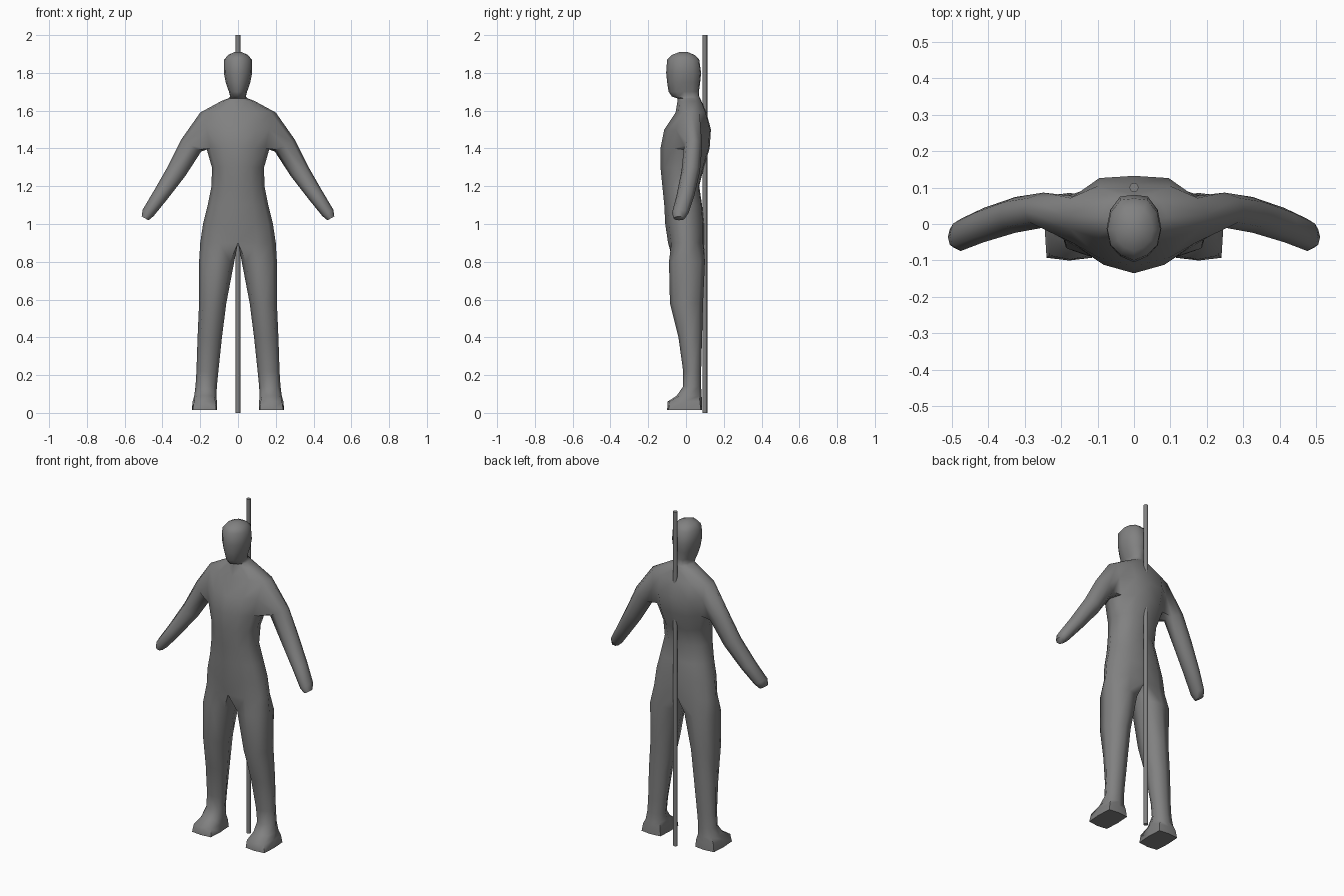
import bpy, bmesh
from math import sin, cos, pi, radians
from mathutils import Vector

cube = bpy.data.objects.get("Cube")
if cube:
    bpy.data.objects.remove(cube)

grey = bpy.data.materials.new("mid_grey")
grey.use_nodes = True
grey.diffuse_color = (0.22, 0.22, 0.22, 1)
grey.node_tree.nodes["Principled BSDF"].inputs["Base Color"].default_value = (0.22, 0.22, 0.22, 1)


def leg_ring(bm, z, xi, xo, yf, yb, d):
    """Octagon around one leg; d makes its corners rounder or boxier."""
    xm, ym, hw, hd = (xi + xo) / 2, (yf + yb) / 2, (xo - xi) / 2, (yb - yf) / 2
    shape = [(-d, -d), (0, -1), (d, -d), (1, 0), (d, d), (0, 1), (-d, d), (-1, 0)]
    return [bm.verts.new((xm + u * hw, ym + v * hd, z)) for u, v in shape]


def trunk_ring(bm, z, xo, yf, yb):
    """Half section of the trunk, closed along the middle plane."""
    ym, hd = (yf + yb) / 2, (yb - yf) / 2
    shape = [(0, -1), (.5, -.82), (.87, -.5), (1, 0), (.87, .55), (.5, .95), (0, 1), (0, 0)]
    return [bm.verts.new((u * xo, ym + v * hd, z)) for u, v in shape]


def skin(bm, a, b, skip=()):
    for i in range(8):
        j = (i + 1) % 8
        if i not in skip:
            bm.faces.new((a[i], a[j], b[j], b[i]))


def finish(obj, angle):
    obj.data.materials.append(grey)
    bpy.ops.object.select_all(action='DESELECT')
    obj.select_set(True)
    bpy.context.view_layer.objects.active = obj
    bpy.ops.object.shade_smooth_by_angle(angle=radians(angle))


bm = bmesh.new()

# Foot and leg: height, inner x, outer x, front y, back y, corner fullness
legs = [leg_ring(bm, *r) for r in (
    (.015, .11, .245, -.10, .085, .92),
    (.06, .112, .24, -.097, .085, .88),
    (.09, .114, .232, -.05, .083, .78),
    (.14, .112, .225, -.015, .08, .72),
    (.22, .104, .22, -.015, .08, .72),
    (.40, .085, .214, -.04, .085, .74),
    (.58, .062, .206, -.085, .09, .74),
    (.80, .02, .206, -.09, .10, .76))]

# Trunk, neck and head: height, half width, front y, back y
trunk = [trunk_ring(bm, *r) for r in (
    (.90, .20, -.095, .095),
    (1.0, .185, -.11, .095),
    (1.1, .16, -.115, .085),
    (1.2, .14, -.125, .07),
    (1.3, .138, -.135, .095),
    (1.40, .167, -.135, .125),
    (1.50, .19, -.115, .132),
    (1.59, .20, -.055, .108),
    (1.65, .09, -.045, .082),
    (1.665, .052, -.045, .075),
    (1.675, .042, -.075, .07),
    (1.70, .048, -.092, .068),
    (1.75, .065, -.10, .075),
    (1.80, .075, -.105, .08),
    (1.87, .073, -.10, .07),
    (1.895, .052, -.075, .045),
    (1.91, .02, -.035, .01))]

rings = legs + trunk
low = len(legs) + 5                      # lowest ring of the arm opening
for n in range(len(rings) - 1):
    skin(bm, rings[n], rings[n + 1], (2, 3) if n in (low, low + 1) else ())
bm.faces.new(rings[0])
bm.faces.new(rings[-1])

# Arm grown out of the shoulder opening: centre, half width, half depth
a, b, c = rings[low:low + 3]
loop = [c[3], c[4], b[4], a[4], a[3], a[2], b[2], c[2]]
across = Vector((.86, 0, .5))
for centre, hw, hd in (
        ((.248, .038, 1.415), .062, .048),
        ((.325, .025, 1.28), .053, .049),
        ((.412, -.003, 1.15), .042, .047),
        ((.475, -.030, 1.06), .034, .044),
        ((.492, -.036, 1.03), .021, .03)):
    ring = []
    for i in range(8):
        t = i * pi / 4
        ring.append(bm.verts.new(Vector(centre) + across * hw * cos(t) + Vector((0, hd * sin(t), 0))))
    skin(bm, loop, ring)
    loop = ring
bm.faces.new(loop)

# Open the middle plane so both halves join into one skin
inner = [f for f in bm.faces if all(abs(v.co.x) < 1e-5 for v in f.verts)]
bmesh.ops.delete(bm, geom=inner, context='FACES')
bmesh.ops.delete(bm, geom=[v for v in bm.verts if not v.link_faces], context='VERTS')

# Mirror to the other side
copy = bmesh.ops.duplicate(bm, geom=bm.verts[:] + bm.edges[:] + bm.faces[:])["geom"]
for v in copy:
    if isinstance(v, bmesh.types.BMVert):
        v.co.x *= -1
bmesh.ops.remove_doubles(bm, verts=bm.verts[:], dist=1e-4)
bmesh.ops.recalc_face_normals(bm, faces=bm.faces[:])
mesh = bpy.data.meshes.new("body")
bm.to_mesh(mesh)
bm.free()
body = bpy.data.objects.new("body", mesh)
bpy.context.collection.objects.link(body)
finish(body, 65)

# Support pole behind the body
bpy.ops.mesh.primitive_cylinder_add(vertices=12, radius=.0125, depth=2, location=(0, .1, 1))
pole = bpy.context.object
pole.name = "support_pole"
finish(pole, 40)
